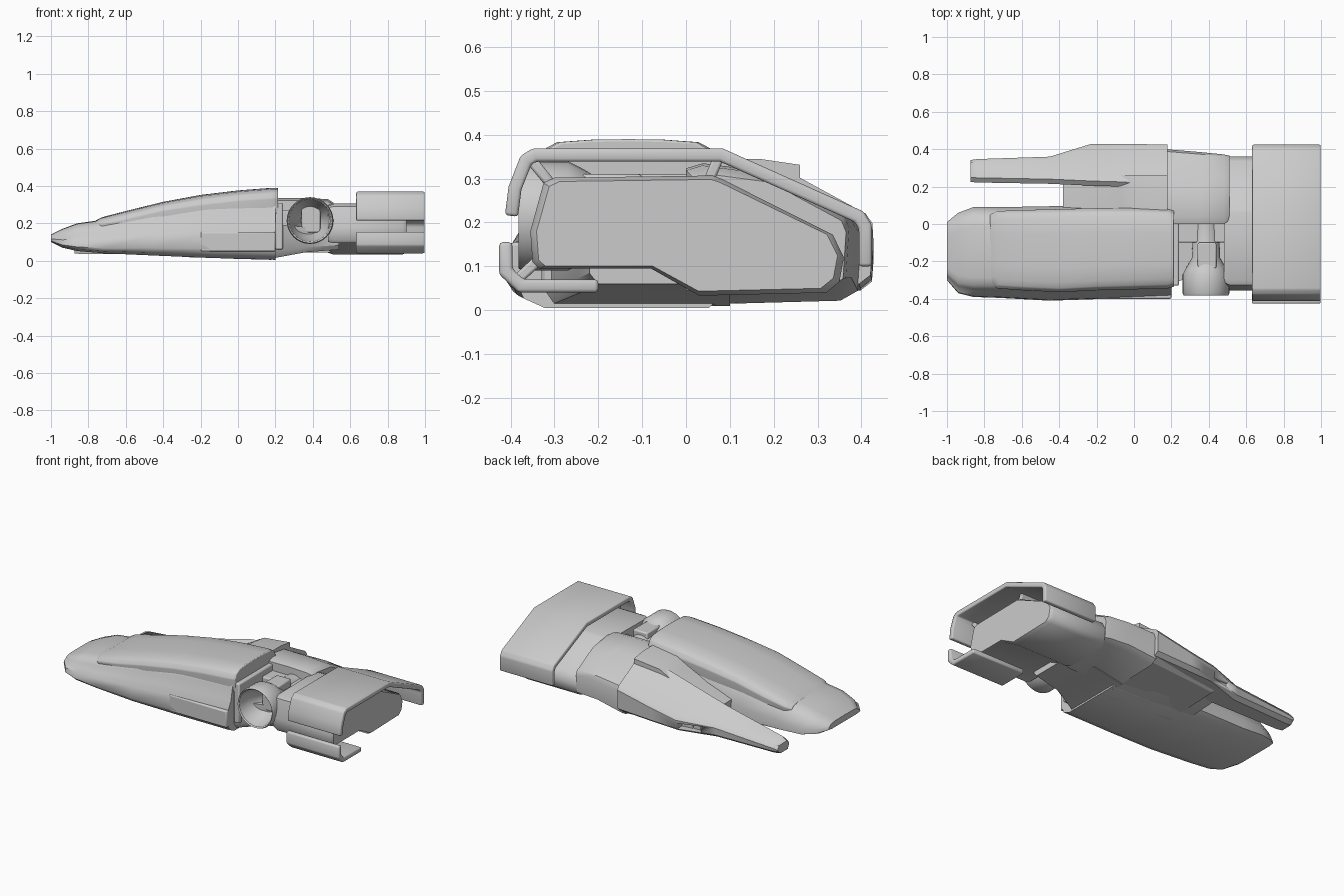
import bpy, bmesh, math
from mathutils import Matrix

old = bpy.data.objects.get("Cube")
if old:
    bpy.data.objects.remove(old)

grey = bpy.data.materials.new("hull grey")
grey.use_nodes = True
grey.diffuse_color = (0.6, 0.6, 0.6, 1)
grey.node_tree.nodes["Principled BSDF"].inputs["Base Color"].default_value = grey.diffuse_color


def finish(name, bm, bevel=0, angle=35, thickness=0):
    """Turn a bmesh into a smooth-shaded object."""
    bmesh.ops.recalc_face_normals(bm, faces=bm.faces)
    mesh = bpy.data.meshes.new(name)
    bm.to_mesh(mesh)
    bm.free()
    mesh.materials.append(grey)
    ob = bpy.data.objects.new(name, mesh)
    bpy.context.collection.objects.link(ob)
    if thickness:
        solid = ob.modifiers.new("Solidify", "SOLIDIFY")
        solid.thickness, solid.offset, solid.use_even_offset = thickness, 0, True
    if bevel:
        mod = ob.modifiers.new("Bevel", "BEVEL")
        mod.width, mod.segments, mod.limit_method = bevel, 2, "ANGLE"
    bpy.ops.object.select_all(action="DESELECT")
    bpy.context.view_layer.objects.active = ob
    ob.select_set(True)
    bpy.ops.object.shade_smooth_by_angle(angle=math.radians(angle))
    return ob


def loft(name, sections, closed=True, **style):
    """Skin (x, [(y, z), ...]) sections along x, capping closed ones."""
    bm = bmesh.new()
    rings = [[bm.verts.new((x, y, z)) for y, z in pts] for x, pts in sections]
    count = len(rings[0])
    for a, b in zip(rings, rings[1:]):
        for i in range(count if closed else count - 1):
            j = (i + 1) % count
            bm.faces.new((a[i], a[j], b[j], b[i]))
    if closed:
        bm.faces.new(rings[0])
        bm.faces.new(rings[-1])
    return finish(name, bm, **style)


def fit(template, stations):
    """Stretch a unit cross-section to (x, y0, y1, z0, z1) stations."""
    return [(x, [(y0 + u * (y1 - y0), z0 + v * (z1 - z0)) for u, v in template])
            for x, y0, y1, z0, z1 in stations]


def box(name, x0, x1, y0, y1, z0, z1, bevel=0.008):
    square = [(0, 0), (1, 0), (1, 1), (0, 1)]
    return loft(name, fit(square, [(x, y0, y1, z0, z1) for x in (x0, x1)]), bevel=bevel)


# Main hull with a stepped shoulder
hull_section = [(.13, 0), (.03, .06), (0, .15), (.01, .42), (.06, .55), (.09, .75), (.13, .9),
                (.22, .98), (.5, 1), (.78, .98), (.88, .92), (.95, .75), (1, .4), (1, .12), (.9, 0)]
loft("hull", fit(hull_section, [
    (-1, -.3, .01, .1, .14), (-.94, -.37, .06, .07, .17), (-.86, -.39, .09, .052, .2),
    (-.72, -.395, .09, .04, .22), (-.45, -.41, .095, .028, .29), (-.15, -.4, .1, .015, .345),
    (.2, -.385, .1, .005, .37)]), angle=45)

# Raised canopy
canopy_section = [(.02, 0), (0, .6), (.04, .82), (.12, .95), (.3, .99), (.5, 1),
                  (.7, .99), (.88, .95), (.96, .82), (1, .6), (.98, 0)]
loft("canopy", fit(canopy_section, [
    (-.77, -.32, .05, .15, .21), (-.73, -.345, .07, .15, .232), (-.6, -.355, .075, .16, .266),
    (-.4, -.365, .08, .2, .315), (-.2, -.355, .085, .22, .352), (0, -.35, .085, .24, .376),
    (.18, -.345, .08, .25, .39), (.215, -.335, .07, .25, .39)]), bevel=.005, angle=45)

# Lower sill on the front flank
box("side_sill", -.2, .2, -.4, -.34, .05, .155)


# Outrigger pod narrowing to a forward prong
def pod(x, inner, crest, outer, edge, base):
    return x, [(inner + .015, base), (inner, crest - .02), (inner + .025, crest),
               (outer - .015, edge + .01), (outer, edge - .012),
               (outer - .004, base + .02), (outer - .03, base)]


outrigger = loft("outrigger", [
    pod(-.875, .225, .095, .342, .082, .04), pod(-.84, .222, .115, .347, .088, .036),
    pod(-.45, .215, .2, .36, .115, .038), pod(-.23, .205, .255, .428, .13, .045),
    pod(-.06, .2, .3, .428, .16, .05), pod(.18, .18, .332, .425, .21, .06)], angle=30)

# Recess under the outrigger's flared edge
cutter = box("recess_cutter", -.37, -.23, .355, .5, .06, .1, bevel=0)
cutter.hide_render = True
cutter.hide_viewport = True
cut = outrigger.modifiers.new("Recess", "BOOLEAN")
cut.object, cut.operation, cut.solver = cutter, "DIFFERENCE", "EXACT"

# Bridge joining the hull and outrigger
bridge_section = [(0, 0), (0, 1), (.6, 1), (1, .96), (1, .16), (.9, .1)]
loft("wing_root", fit(bridge_section, [
    (-.38, .03, .26, .03, .16), (-.2, .03, .26, .02, .22), (-.07, .03, .26, .012, .285),
    (.0, .03, .26, .01, .325), (.18, .03, .26, .005, .345)]), angle=40)
loft("belly", fit([(0, 0), (.9, .15), (1, .35), (1, 1), (0, 1)], [
    (-.3, -.05, .36, .02, .12), (.18, -.05, .41, .005, .2)]), angle=20)

# Machinery deck behind the hull
deck_section = [(0, 0), (0, .96), (.1, 1), (.5, .93), (.97, .6), (1, .5), (.98, .1), (.88, .03)]
loft("machinery_deck", fit(deck_section, [
    (.17, 0, .4, .012, .335), (.35, .0, .385, .045, .335), (.48, 0, .372, .045, .33),
    (.51, .02, .365, .045, .31)]), angle=40)
loft("machinery_floor", fit([(.06, 0), (0, .2), (0, 1), (1, 1), (1, 0)], [
    (.17, -.34, .1, .01, .2), (.36, -.25, .1, .045, .18), (.54, -.22, .1, .06, .18)]))
box("machinery_block", .34, .44, -.25, -.1, .15, .31)
box("machinery_step", .23, .5, -.1, .03, .15, .27)
box("rear_bulkhead", .2, .24, -.33, .08, .06, .31)

# Rear engine core
core = [(-.35, .11), (-.335, .095), (-.08, .095), (.03, .033), (.32, .04), (.35, .065), (.36, .12),
        (.335, .172), (.08, .3), (.06, .307), (-.3, .302), (-.325, .29), (-.355, .18)]
shrunk = [(y * .96, .18 + (z - .18) * .93) for y, z in core]
loft("engine_core", [(.48, shrunk), (.51, core), (.88, core), (.9, shrunk)], angle=40)

# Open round intake, spun around its axis
bm = bmesh.new()
profile = [(.07, 0), (.075, -.18), (.11, -.24), (.125, -.27), (.125, -.37), (.12, -.382),
           (.113, -.375), (.1, -.3), (.05, -.2), (.0, -.19)]
verts = [bm.verts.new((r, y, 0)) for r, y in profile]
edges = [bm.edges.new(pair) for pair in zip(verts, verts[1:])]
bmesh.ops.spin(bm, geom=verts + edges, cent=(0, 0, 0), axis=(0, 1, 0),
               angle=math.tau, steps=32)
bmesh.ops.remove_doubles(bm, verts=bm.verts, dist=.0005)
bmesh.ops.translate(bm, verts=bm.verts, vec=(.385, 0, .215))
finish("intake", bm)

# Bent shroud plates around the engine core
shrouds = {
    "upper_shroud": [(-.398, .215), (-.39, .278), (-.365, .342), (-.345, .354), (.08, .354),
                     (.395, .213), (.409, .19), (.409, .1)],
    "lower_shroud": [(-.411, .155), (-.411, .088), (-.376, .055), (-.2, .055)],
}
for name, path in shrouds.items():
    loft(name, [(x, path) for x in (.632, .998)], closed=False, thickness=.03, bevel=.008)

# Struts holding the shroud plates
for name, a, b in [("upper_front_strut", (-.355, .345), (-.31, .29)),
                   ("upper_back_strut", (.075, .35), (.05, .29)),
                   ("lower_front_strut", (-.39, .065), (-.33, .12))]:
    length = math.dist(a, b)
    ny, nz = (a[1] - b[1]) / length * .012, (b[0] - a[0]) / length * .012
    quad = [(a[0] + ny, a[1] + nz), (b[0] + ny, b[1] + nz),
            (b[0] - ny, b[1] - nz), (a[0] - ny, a[1] - nz)]
    loft(name, [(.68, quad), (.88, quad)], bevel=.006)
